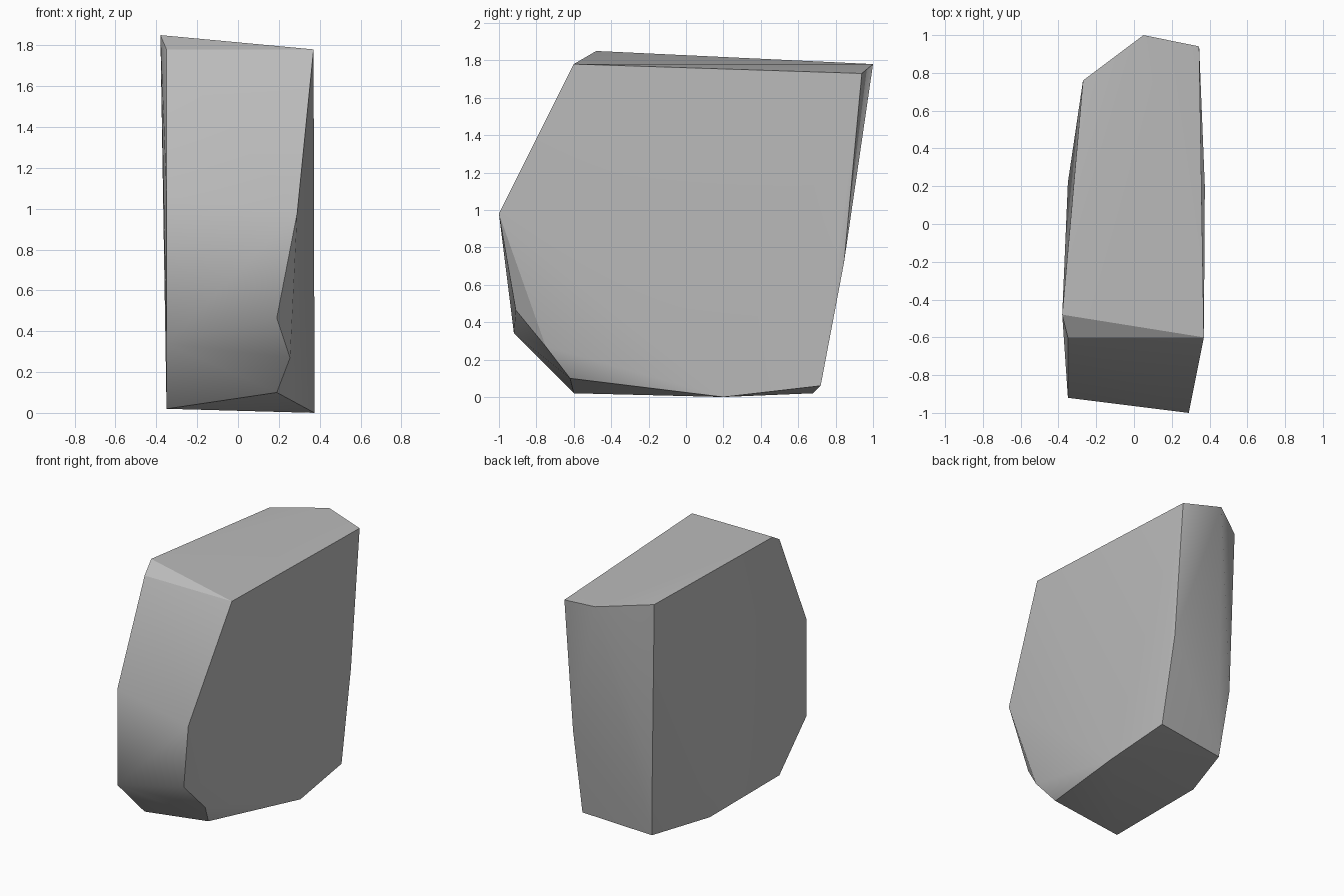
import bpy
import bmesh
import math

# Remove the default cube only
default_cube = bpy.data.objects.get("Cube")
if default_cube:
    bpy.data.objects.remove(default_cube, do_unlink=True)


def make_material(name, colour):
    """Create one flat, plain material."""
    material = bpy.data.materials.new(name)
    material.use_nodes = True
    material.diffuse_color = colour
    shader = material.node_tree.nodes.get("Principled BSDF")
    shader.inputs["Base Color"].default_value = colour
    return material


def convex_rock(name, outlines, material):
    """Wrap a convex skin around the corner points of several outlines."""
    mesh = bpy.data.meshes.new(name)
    rock = bpy.data.objects.new(name, mesh)
    bpy.context.collection.objects.link(rock)

    bm = bmesh.new()
    for outline in outlines:
        for corner in outline:
            bm.verts.new(corner)
    hull = bmesh.ops.convex_hull(bm, input=bm.verts[:])
    spare = [item for item in hull["geom_interior"] + hull["geom_unused"]
             if isinstance(item, bmesh.types.BMVert)]
    bmesh.ops.delete(bm, geom=list(set(spare)), context='VERTS')
    bmesh.ops.recalc_face_normals(bm, faces=bm.faces[:])
    bm.to_mesh(mesh)
    bm.free()

    mesh.materials.append(material)
    return rock


# Broad left side of the slab, running round from the top front corner
left_side = [
    (.37, -.6, 1.78), (.345, .94, 1.73), (.34, .845, .72), (.35, .72, .06),
    (.375, .2, 0), (.19, -.62, .1), (.255, -.75, .27), (.19, -.91, .465),
    (.29, -1, .98),
]

# Broad right side, running round the same way
right_side = [
    (-.35, -.6, 1.78), (-.38, -.48, 1.85), (-.27, .76, 1.79),
    (-.24, .74, .53), (-.195, .68, .02), (-.35, .22, .02),
    (-.35, -.6, .02), (-.35, -.92, .34), (-.35, -.92, 1.06),
]

# Pointed ridge at the top of the back
back_ridge = [(.05, 1, 1.78)]

# One solid stone with crisp main edges and softly shaded minor facets
stone_grey = make_material("stone grey", (.5, .5, .5, 1))
rock_slab = convex_rock("rock_slab", [left_side, right_side, back_ridge], stone_grey)

bpy.ops.object.select_all(action='DESELECT')
rock_slab.select_set(True)
bpy.context.view_layer.objects.active = rock_slab
bpy.ops.object.shade_smooth_by_angle(angle=math.radians(30))
